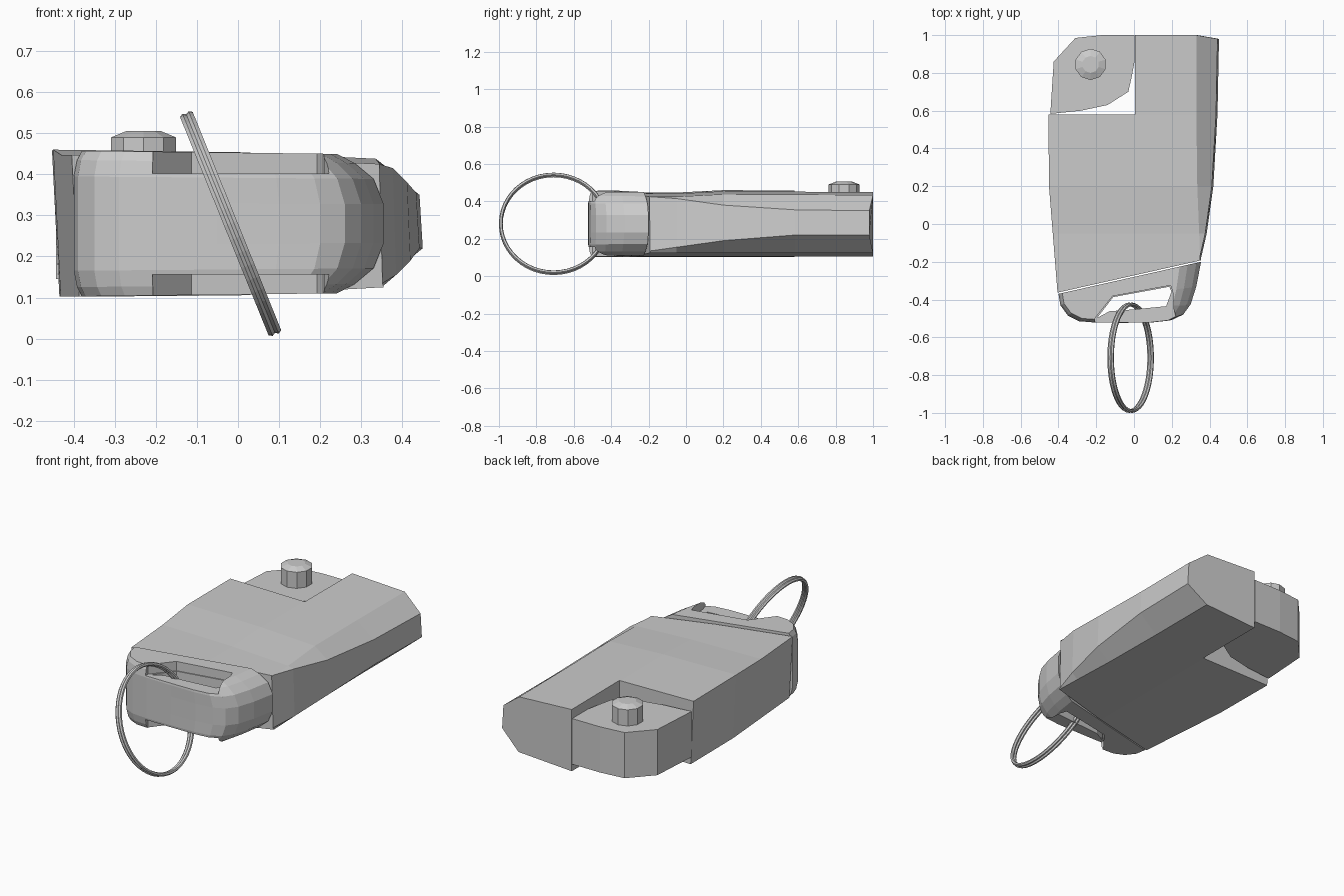
import bpy, bmesh, math
from mathutils import Matrix

if "Cube" in bpy.data.objects:
    bpy.data.objects.remove(bpy.data.objects["Cube"])


def make_object(name, bm):
    bmesh.ops.recalc_face_normals(bm, faces=bm.faces[:])
    mesh = bpy.data.meshes.new(name)
    bm.to_mesh(mesh)
    bm.free()
    obj = bpy.data.objects.new(name, mesh)
    bpy.context.collection.objects.link(obj)
    return obj


def loft(name, rings):
    """Skin a list of equal-length closed rings and cap both ends."""
    bm = bmesh.new()
    rows = [[bm.verts.new(p) for p in ring] for ring in rings]
    n = len(rows[0])
    for a, b in zip(rows, rows[1:]):
        for i in range(n):
            j = (i + 1) % n
            bm.faces.new((a[i], a[j], b[j], b[i]))
    bm.faces.new(rows[0])
    bm.faces.new(rows[-1])
    return make_object(name, bm)


def prism(name, outline, z0, z1):
    return loft(name, [[(x, y, z) for x, y in outline] for z in (z0, z1)])


def cut(obj, cutter):
    cutter.hide_render = True
    mod = obj.modifiers.new("cut", "BOOLEAN")
    mod.operation = "DIFFERENCE"
    mod.solver = "EXACT"
    mod.object = cutter
    bpy.context.view_layer.objects.active = obj
    bpy.ops.object.modifier_apply(modifier=mod.name)
    bpy.data.objects.remove(cutter)


def back_line(x):
    """Slanted seam between the body and the end loop."""
    return -0.37 + (x + 0.40) * 0.225


# Main body: cross-sections along y with a faceted right side
# y, left x, inner right x, outer right x, top z, side upper z, side lower z
stations = [
    (None, -0.405, 0.35, 0.352, 0.447, 0.425, 0.135),
    (-0.05, -0.43, 0.345, 0.385, 0.447, 0.415, 0.155),
    (0.20, -0.45, 0.335, 0.42, 0.460, 0.38, 0.19),
    (0.58, -0.453, 0.33, 0.442, 0.458, 0.355, 0.22),
    (1.00, -0.455, 0.33, 0.45, 0.456, 0.35, 0.22),
]
rings = []
for y, xl, xi, xo, zt, zu, zl in stations:
    section = [(xl + 0.018, 0.102), (xl, zt), (0, zt - 0.006), (xi, zt - 0.022),
               (xo - 0.008, zu), (xo, zl), (xi + 0.005, 0.125), (0, 0.105)]
    ring = []
    for x, z in section:
        yy = back_line(x) + 0.008 if y is None else y
        if y == 1.00 and x > 0.4:
            yy = 0.98
        ring.append((x, yy, z))
    rings.append(ring)
body = loft("body", rings)
cut(body, prism("notch_cutter", [(-0.7, 0.58), (0.006, 0.58), (0.006, 1.2), (-0.7, 1.2)], -0.2, 0.8))

# Rounded end loop
outline = [(-0.40, back_line(-0.40)), (-0.39, -0.43), (-0.35, -0.485), (-0.29, -0.515),
           (-0.2, -0.522), (-0.05, -0.523), (0.10, -0.52), (0.2, -0.508), (0.26, -0.48),
           (0.30, -0.425), (0.33, -0.33), (0.355, back_line(0.355))]
layers = [(0.102, 0.68, 0.95, 0.93), (0.125, 0.80, 0.98, 0.97), (0.165, 0.93, 1, 1),
          (0.23, 1, 1, 1), (0.33, 1, 1, 1), (0.395, 0.93, 1, 1),
          (0.435, 0.80, 0.98, 0.97), (0.458, 0.68, 0.95, 0.93)]
rings = []
for z, fr, fl, fy in layers:
    ring = []
    for x, y in outline:
        nx = x * (fr if x > 0 else fl)
        ny = back_line(nx) - (back_line(x) - y) * fy
        ring.append((nx, ny, 0.28 + (z - 0.28) * (0.97 - 0.07 * nx)))
    rings.append(ring)
end_loop = loft("end_loop", rings)
recess = [(-0.212, -0.62), (-0.207, -0.50), (-0.113, -0.382), (0.193, -0.325),
          (0.205, -0.36), (0.21, -0.45), (0.26, -0.62)]
cut(end_loop, prism("recess_cutter_top", recess, 0.402, 0.7))
cut(end_loop, prism("recess_cutter_bottom", recess, -0.1, 0.156))
slot = [(-0.195, -0.497), (-0.11, -0.387), (0.188, -0.332), (0.198, -0.36),
        (0.17, -0.435), (0.0, -0.452), (-0.13, -0.462)]
cut(end_loop, prism("slot_cutter", slot, -0.1, 0.7))

# Pivot block in the body notch
prism("pivot_block", [(-0.443, 0.583), (-0.28, 0.60), (-0.14, 0.63), (-0.03, 0.70),
                      (-0.012, 0.78), (0.003, 0.86), (0.003, 1.0), (-0.17, 1.0),
                      (-0.31, 0.985), (-0.425, 0.86)], 0.145, 0.40)

# Pin with a slightly domed top
loft("pin", [[(-0.23 + r * math.cos(a), 0.845 + r * math.sin(a), z)
              for a in [math.tau * (i + 0.5) / 10 for i in range(10)]]
             for r, z in ((0.083, 0.38), (0.083, 0.49), (0.045, 0.505))])

# Split ring: two flattened coils hanging through the slot
tilt = Matrix.Translation((-0.018, -0.708, 0.28)) @ Matrix.Rotation(
    math.atan2(-0.215, 0.53), 4, "Y")
bm = bmesh.new()
N, M = 48, 6
for offset in (-0.008, 0.008):
    grid = []
    for i in range(N):
        a = math.tau * i / N
        row = []
        for k in range(M):
            b = math.tau * k / M
            r = 0.282 + 0.010 * math.cos(b)
            p = (offset + 0.010 * math.sin(b), r * math.cos(a), r * math.sin(a))
            row.append(bm.verts.new(p))
        grid.append(row)
    for i in range(N):
        for k in range(M):
            i2, k2 = (i + 1) % N, (k + 1) % M
            bm.faces.new((grid[i][k], grid[i2][k], grid[i2][k2], grid[i][k2]))
bmesh.ops.transform(bm, matrix=tilt, verts=bm.verts)
make_object("split_ring", bm)
